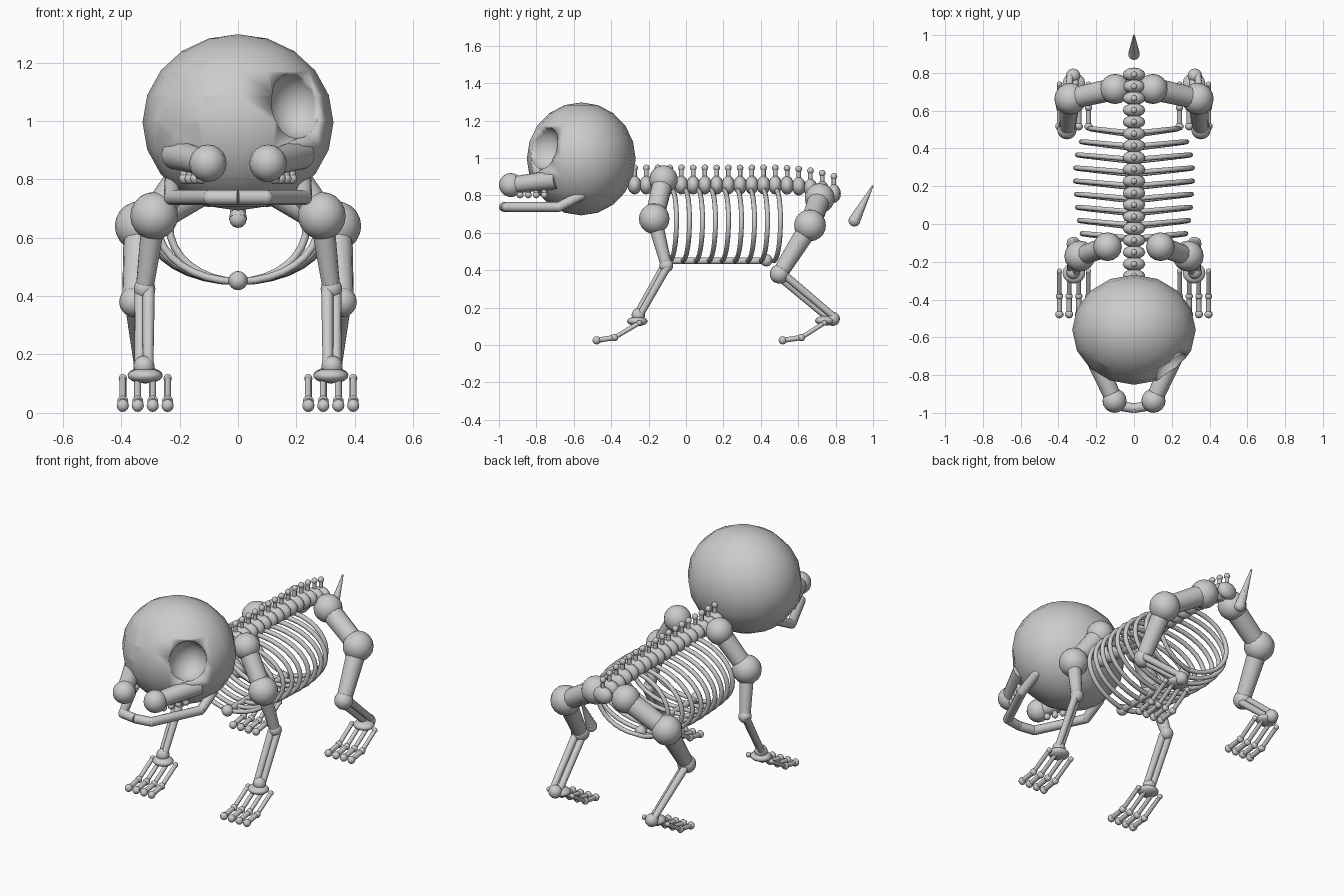
import bpy, bmesh, math
from mathutils import Vector, Matrix

if "Cube" in bpy.data.objects:
    bpy.data.objects.remove(bpy.data.objects["Cube"])


def ball(bm, c, r, seg=16, rings=10):
    r = r if isinstance(r, tuple) else (r, r, r)
    m = Matrix.Translation(c) @ Matrix.Diagonal((*r, 1))
    bmesh.ops.create_uvsphere(bm, u_segments=seg, v_segments=rings, radius=1, matrix=m)


def bone(bm, a, b, r1, r2=None, seg=12):
    a, b = Vector(a), Vector(b)
    d = b - a
    m = Matrix.Translation((a + b) / 2) @ d.to_track_quat('Z', 'Y').to_matrix().to_4x4()
    bmesh.ops.create_cone(bm, cap_ends=True, segments=seg, radius1=r1,
                          radius2=r1 if r2 is None else r2, depth=d.length, matrix=m)


def tube(bm, pts, r, seg=8):
    # swept ring along a path, with capped ends
    pts = [Vector(p) for p in pts]
    rows = []
    for i, p in enumerate(pts):
        t = (pts[min(i + 1, len(pts) - 1)] - pts[max(i - 1, 0)]).normalized()
        u = t.cross(Vector((0, 1, 0.15))).normalized()
        v = t.cross(u)
        rows.append([bm.verts.new(p + r * (math.cos(k * math.tau / seg) * u + math.sin(k * math.tau / seg) * v))
                     for k in range(seg)])
    for A, B in zip(rows, rows[1:]):
        for k in range(seg):
            bm.faces.new((A[k], A[(k + 1) % seg], B[(k + 1) % seg], B[k]))
    bm.faces.new(rows[0])
    bm.faces.new(rows[-1])


def finish(bm, name, mirror=False):
    if mirror:
        geo = bmesh.ops.duplicate(bm, geom=bm.verts[:] + bm.edges[:] + bm.faces[:])['geom']
        for v in geo:
            if isinstance(v, bmesh.types.BMVert):
                v.co.x *= -1
    bmesh.ops.recalc_face_normals(bm, faces=bm.faces[:])
    me = bpy.data.meshes.new(name)
    bm.to_mesh(me)
    bm.free()
    ob = bpy.data.objects.new(name, me)
    bpy.context.collection.objects.link(ob)
    bpy.ops.object.select_all(action='DESELECT')
    ob.select_set(True)
    bpy.context.view_layer.objects.active = ob
    bpy.ops.object.shade_smooth_by_angle(angle=math.radians(50))
    return ob


# eye socket cutters, then skull
bm = bmesh.new()
ball(bm, (0.2, -0.765, 1.055), (0.1, 0.115, 0.115), 20, 14)
sockets = finish(bm, "eye_socket_cutter", True)
sockets.hide_render = True
bm = bmesh.new()
ball(bm, (0, -0.56, 0.995), (0.327, 0.291, 0.302), 16, 10)
skull = finish(bm, "skull")
mod = skull.modifiers.new("sockets", 'BOOLEAN')
mod.operation, mod.object, mod.solver = 'DIFFERENCE', sockets, 'EXACT'
bpy.ops.object.modifier_move_to_index(modifier=mod.name, index=0)
bpy.ops.object.modifier_apply(modifier=mod.name)
bpy.data.objects.remove(sockets)

# muzzle bones and teeth
bm = bmesh.new()
tip, root = Vector((0.103, -0.936, 0.855)), Vector((0.215, -0.69, 0.885))
ball(bm, tip, 0.064)
bone(bm, tip, root, 0.045, 0.052)
finish(bm, "muzzle", True)
bm = bmesh.new()
for i in range(4):
    p = tip.lerp(root, 0.2 + 0.175 * i)
    bone(bm, (p.x, p.y, 0.805), p, 0.014, seg=8)
    ball(bm, (p.x, p.y, 0.803), 0.019, 8, 6)
finish(bm, "teeth", True)

# lower jaw
bm = bmesh.new()
jaw = [(0.225, -0.56, 0.80), (0.228, -0.68, 0.738), (0.095, -0.96, 0.738), (0, -0.975, 0.738)]
for a, b in zip(jaw, jaw[1:]):
    bone(bm, a, b, 0.026)
for p in jaw[:3]:
    ball(bm, p, 0.026, 12, 8)
finish(bm, "jaw", True)

# spine with upright processes
bm = bmesh.new()
for i in range(18):
    y = -0.275 + 0.0627 * i
    z = 0.855 - 0.5 * max(0, y - 0.49) ** 2
    ball(bm, (0, y, z), (0.06, 0.037, 0.05), 12, 8)
    bone(bm, (0, y, z), (0, y, z + 0.095), 0.012, seg=8)
    ball(bm, (0, y, z + 0.092), 0.018, 8, 6)
finish(bm, "spine")

# tail of shrinking segments
bm = bmesh.new()
a, b = Vector((0, 0.9, 0.665)), Vector((0, 0.992, 0.84))
for i in range(10):
    r = 0.032 - 0.0029 * i
    ball(bm, a.lerp(b, i / 9.3), r, 10, 6)
    bone(bm, a.lerp(b, i / 9.3), a.lerp(b, (i + 1) / 9.3), r, r * 0.85, 10)
finish(bm, "tail")

# ribs: half hoops bulging backwards
bm = bmesh.new()
for i in range(9):
    y = -0.075 + 0.0695 * i
    w = (0.275, 0.29, 0.30, 0.305, 0.31, 0.31, 0.30, 0.28, 0.235)[i]
    arc = [k * math.pi / 16 for k in range(17)]
    tube(bm, [(w * math.sin(t), y + 0.03 * math.sin(t) - 0.012 * (t / math.pi),
               0.64 + 0.19 * math.cos(t)) for t in arc], 0.013)
finish(bm, "ribs", True)

# sternum
bm = bmesh.new()
bone(bm, (0, -0.1, 0.45), (0, 0.43, 0.45), 0.018)
for y in (-0.1, 0.43):
    ball(bm, (0, y, 0.453), 0.033, 12, 8)
finish(bm, "sternum")


def leg(name, joints, radii, shafts, paw, toe_y):
    bm = bmesh.new()
    J = [Vector(j) for j in joints]
    for p, r in zip(J, radii):
        ball(bm, p, r)
    bone(bm, J[0], J[1], *shafts[0])
    bone(bm, J[1], J[2], *shafts[1])
    for s in (-1, 1):  # paired lower bones
        o = Vector((0.014 * s, 0.013 * s, 0.006 * s))
        bone(bm, J[2] + o, J[3] + o, 0.021, 0.018)
    finish(bm, name, True)
    # paw and four toes
    bm = bmesh.new()
    ball(bm, paw, (0.06, 0.055, 0.026))
    for i in range(4):
        x = 0.241 + 0.0512 * i
        pts = [(x, toe_y[0], 0.118), (x, toe_y[1], 0.04), (x, toe_y[2], 0.025)]
        for p, r in zip(pts, (0.015, 0.02, 0.022)):
            ball(bm, p, r, 10, 6)
        bone(bm, pts[0], pts[1], 0.012, seg=8)
        bone(bm, pts[1], pts[2], 0.014, seg=8)
    finish(bm, name + "_paw", True)


leg("front_leg", [(0.14, -0.12, 0.885), (0.287, -0.17, 0.675), (0.32, -0.105, 0.425), (0.322, -0.255, 0.16)],
    (0.076, 0.082, 0.037, 0.036), [(0.055, 0.05), (0.042, 0.03)],
    (0.318, -0.26, 0.127), (-0.25, -0.382, -0.478))
leg("hind_leg", [(0.1, 0.715, 0.785), (0.337, 0.663, 0.64), (0.355, 0.50, 0.38), (0.322, 0.785, 0.14)],
    (0.08, 0.085, 0.052, 0.038), [(0.06, 0.055), (0.055, 0.042)],
    (0.318, 0.745, 0.13), (0.74, 0.617, 0.517))
